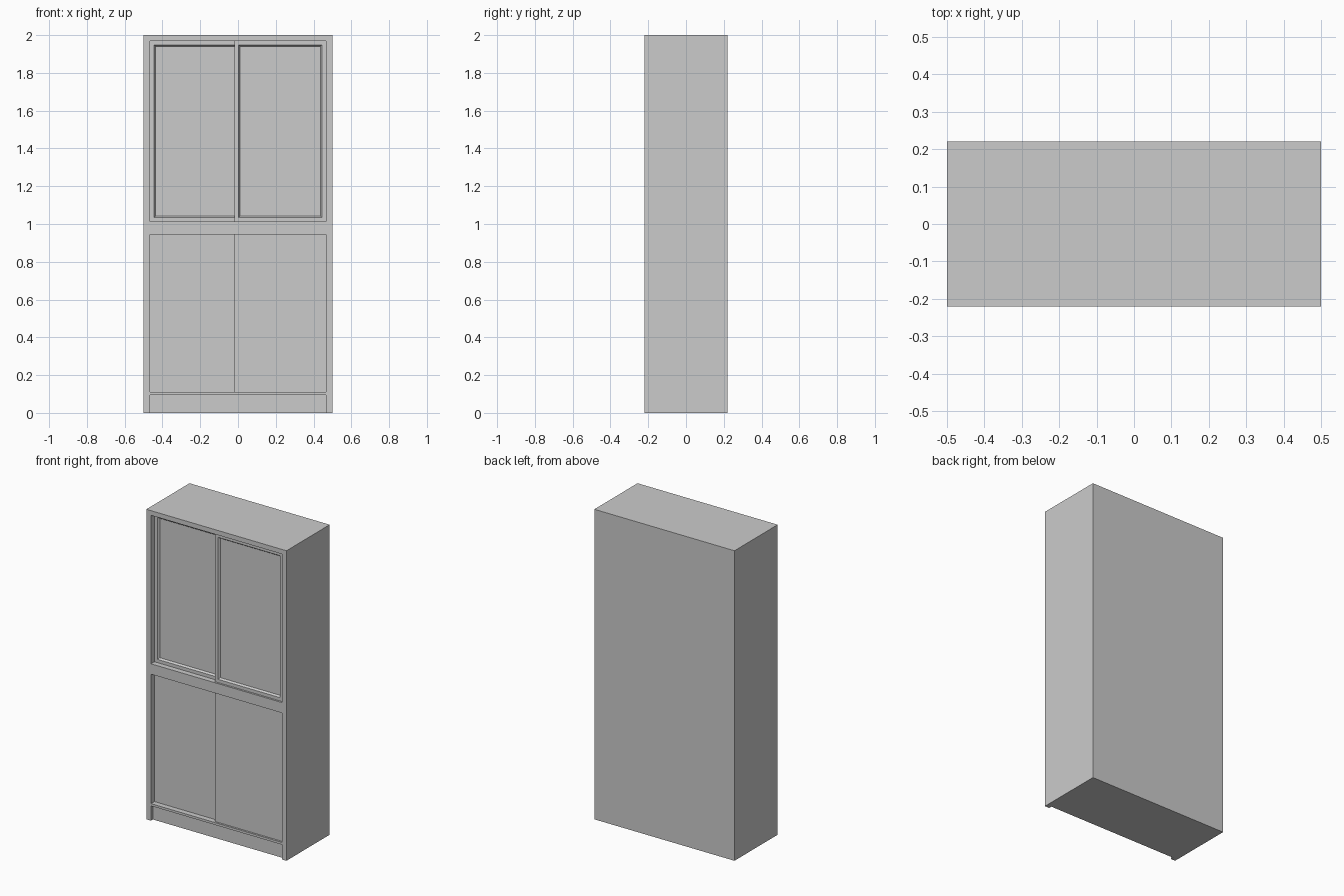
import bpy, bmesh

if "Cube" in bpy.data.objects:
    bpy.data.objects.remove(bpy.data.objects["Cube"])

def box(name, x, y, z):
    """Axis-aligned box from (min, max) pairs."""
    bm = bmesh.new()
    bmesh.ops.create_cube(bm, size=1)
    for v in bm.verts:
        for i, (a, b) in enumerate((x, y, z)):
            v.co[i] = b if v.co[i] > 0 else a
    me = bpy.data.meshes.new(name)
    bm.to_mesh(me)
    bm.free()
    ob = bpy.data.objects.new(name, me)
    bpy.context.collection.objects.link(ob)
    return ob

def frame_door(ob, rail=0.03, slope=0.012, depth=0.012):
    """Sink a panel into the front face, leaving a flat rail and a sloped moulding."""
    bm = bmesh.new()
    bm.from_mesh(ob.data)
    bm.normal_update()
    front = min(bm.faces, key=lambda f: f.calc_center_median().y)
    bmesh.ops.inset_region(bm, faces=[front], thickness=rail)
    bmesh.ops.inset_region(bm, faces=[front], thickness=slope)
    for v in front.verts:
        v.co.y += depth
    bm.normal_update()
    bm.to_mesh(ob.data)
    bm.free()

W = 0.467                      # half width of the openings
FRONT, BACK = -0.22, 0.22
LOWER, UPPER = (0.11, 0.945), (1.012, 1.97)

# Carcass with openings for the two door pairs and the recessed plinth
body = box("cabinet_body", (-0.5, 0.5), (FRONT, BACK), (0, 2))
openings = [("lower_opening", -0.163, LOWER), ("upper_opening", -0.163, UPPER),
            ("plinth_recess", -0.20, (-0.1, 0.095))]
for name, back, z in openings:
    cutter = box(name, (-W, W), (FRONT - 0.1, back), z)
    mod = body.modifiers.new(name, 'BOOLEAN')
    mod.operation, mod.solver, mod.object = 'DIFFERENCE', 'EXACT', cutter
    bpy.context.view_layer.objects.active = body
    bpy.ops.object.modifier_apply(modifier=name)
    bpy.data.objects.remove(cutter, do_unlink=True)

# Sliding doors: left pair runs on the rear track, right pair on the front track
for level, z in (("lower", LOWER), ("upper", UPPER)):
    left = box(level + "_left_door", (-W, 0.018), (-0.185, -0.163), z)
    right = box(level + "_right_door", (-0.018, W), (-0.208, -0.186), z)
    if level == "upper":
        frame_door(left)
        frame_door(right)
